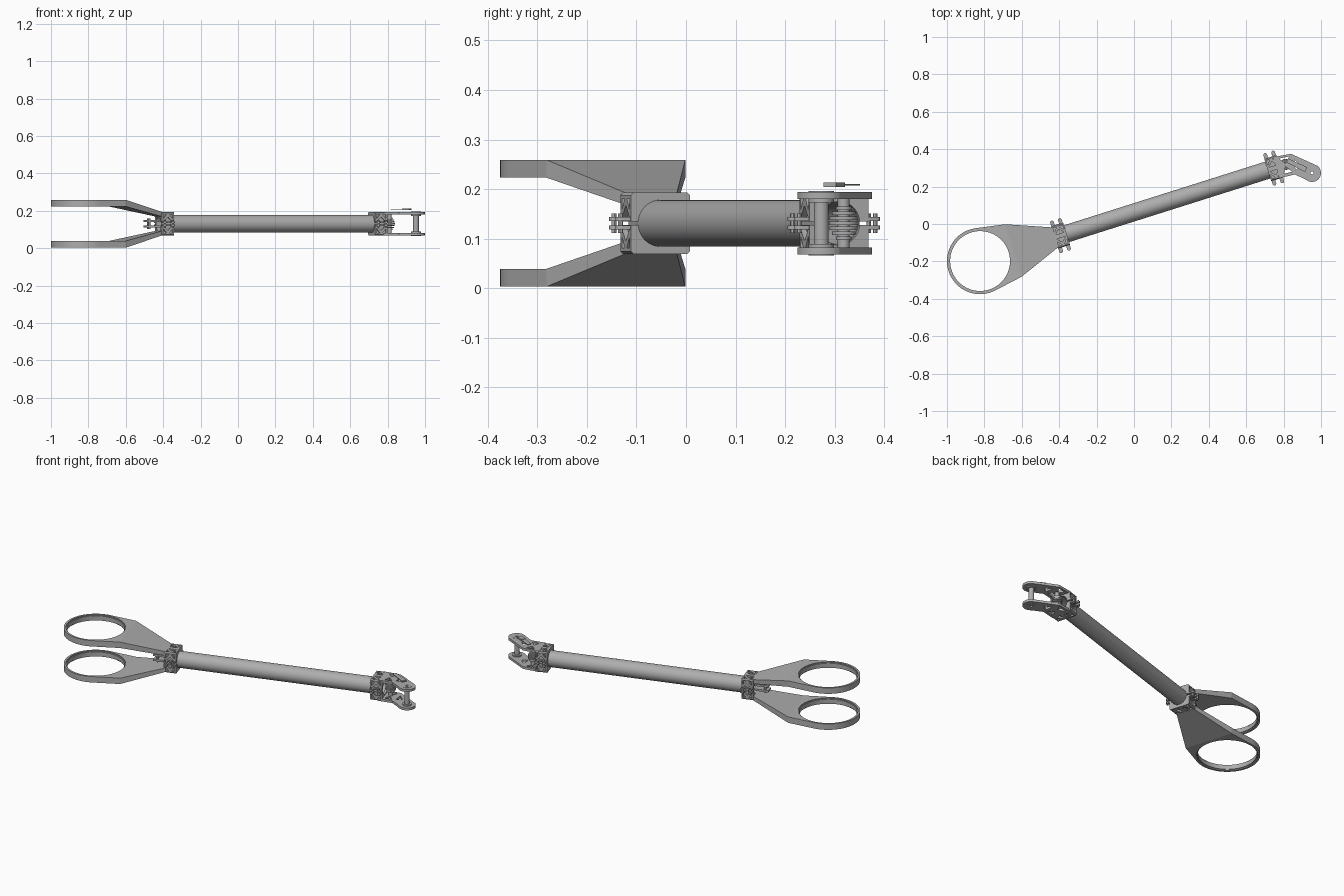
import bpy, bmesh, math
from mathutils import Matrix, Vector

if "Cube" in bpy.data.objects:
    bpy.data.objects.remove(bpy.data.objects["Cube"])

grey = bpy.data.materials.new("light_grey")
grey.use_nodes = True
colour = (0.42, 0.42, 0.42, 1)
grey.diffuse_color = colour
grey.node_tree.nodes["Principled BSDF"].inputs["Base Color"].default_value = colour

# Working frame: u runs along the tube from the ring centre, v across, w up from mid height
FRAME = Matrix.Translation((-0.823, -0.198, 0.131)) @ Matrix.Rotation(math.radians(17.55), 4, 'Z')
TUBE_R = 0.047
HALF = 0.0625
parts = []


def finish(name, bm):
    bmesh.ops.recalc_face_normals(bm, faces=bm.faces)
    mesh = bpy.data.meshes.new(name)
    bm.to_mesh(mesh)
    bm.free()
    mesh.materials.append(grey)
    ob = bpy.data.objects.new(name, mesh)
    bpy.context.collection.objects.link(ob)
    ob.matrix_world = FRAME
    parts.append(ob)
    return ob


def prism(name, pts, low, high, turn=None):
    """Extruded outline; low and high may depend on u."""
    bm = bmesh.new()
    level = lambda h, u: h(u) if callable(h) else h
    a = [bm.verts.new((u, v, level(low, u))) for u, v in pts]
    b = [bm.verts.new((u, v, level(high, u))) for u, v in pts]
    bm.faces.new(a)
    bm.faces.new(b)
    n = len(pts)
    for i in range(n):
        j = (i + 1) % n
        bm.faces.new((a[i], a[j], b[j], b[i]))
    if turn:
        bm.transform(turn)
    return finish(name, bm)


def arc(cu, cv, r, start, end, n):
    angles = [math.radians(start + (end - start) * i / n) for i in range(n + 1)]
    return [(cu + r * math.cos(t), cv + r * math.sin(t)) for t in angles]


def disc(name, cu, cv, r, low, high, n=32, turn=None):
    return prism(name, arc(cu, cv, r, 0, 360, n)[:-1], low, high, turn)


def box(name, u0, u1, v, low, high, turn=None):
    return prism(name, [(u0, -v), (u1, -v), (u1, v), (u0, v)], low, high, turn)


def cut(ob, cutters):
    """Subtract the cutters, keep the resulting mesh and drop the helpers."""
    for c in cutters:
        c.hide_render = True
        mod = ob.modifiers.new("cut", 'BOOLEAN')
        mod.operation = 'DIFFERENCE'
        mod.solver = 'EXACT'
        mod.object = c
    bpy.context.view_layer.update()
    graph = bpy.context.evaluated_depsgraph_get()
    mesh = bpy.data.meshes.new_from_object(ob.evaluated_get(graph))
    ob.modifiers.clear()
    ob.data = mesh
    for c in cutters:
        parts.remove(c)
        bpy.data.objects.remove(c)


def along_u(u):
    return Matrix.Translation((u, 0, 0)) @ Matrix.Rotation(math.pi / 2, 4, 'Y')


# Hollow main tube
tube = disc("main_tube", 0, 0, TUBE_R, 0, 1.25, 64, along_u(0.42))
cut(tube, [disc("bore", 0, 0, 0.042, -0.1, 1.4, 48, along_u(0.42))])

# Two ring handles, each with a level pad and a sloping tapered neck
BEND, END = 0.187, 0.42
for s, side in ((1, "upper"), (-1, "lower")):
    outline = arc(0, 0, 0.177, 80, 280, 60) + [(BEND, -0.147), (BEND, 0.147)]
    pad = prism(side + "_ring_pad", outline, s * 0.092, s * 0.128)
    cut(pad, [disc("ring_hole", 0, 0, 0.165, -0.2, 0.2, 72)])
    lip = disc(side + "_ring_lip", 0, 0, 0.167, s * 0.098, s * 0.122, 72)
    cut(lip, [disc("lip_hole", 0, 0, 0.160, -0.2, 0.2, 72)])

    def slope(a, b, s=s):
        return lambda u: s * (a + (b - a) * (u - BEND) / (END - BEND))
    prism(side + "_neck", [(BEND, -0.147), (END, -0.056), (END, 0.056), (BEND, 0.147)],
          slope(0.092, 0.038), slope(0.128, HALF))


def ear(name, cu, side, length, r):
    """Rounded pair of clamp ears joined by a small bolt."""
    base = HALF - 0.01
    tip = HALF + length
    pts = [(cu + r, base * side)] + arc(cu, tip * side, r, 0, 180 * side, 10) + [(cu - r, base * side)]
    for low in (-0.013, 0.005):
        prism(name, pts, low, low + 0.008)
    disc(name + "_bolt", cu, tip * side, 0.005, -0.02, 0.02, 12)


# Split clamp blocks with triangular truss pockets
for label, cu in (("handle", 0.451), ("fork", 1.647)):
    h = 0.034
    rim = 0.006
    outline = [(a * HALF - (a * rim if k else 0), b * HALF - (0 if k else b * rim))
               for a, b, k in ((1, 1, 0), (1, 1, 1), (-1, 1, 1), (-1, 1, 0),
                               (-1, -1, 0), (-1, -1, 1), (1, -1, 1), (1, -1, 0))]
    block = prism(label + "_clamp_block", outline, -h, h, along_u(cu))
    cutters = [disc("bore", 0, 0, 0.044, -0.1, 0.1, 48, along_u(cu)),
               box("slot", cu - 0.1, cu + 0.1, 0.1, -0.004, 0.004)]
    for k in range(4):
        turn = Matrix.Rotation(k * math.pi / 2, 4, 'X')
        for s in (1, -1):
            big = [(cu - 0.024, s * 0.012), (cu + 0.024, s * 0.012), (cu, s * 0.036)]
            cutters.append(prism("pocket", big, 0.051, 0.08, turn))
            for d in (1, -1):
                small = [(cu + d * 0.007, s * 0.05), (cu + d * 0.026, s * 0.05), (cu + d * 0.026, s * 0.026)]
                cutters.append(prism("pocket", small, 0.051, 0.08, turn))
    cut(block, cutters)
    for side in (1, -1):
        for d in (-0.022, 0.022):
            ear(label + "_clamp_ear", cu + d, side, 0.018, 0.01)

# Tongue between the two necks
for low in (-0.02, 0.009):
    box("tongue_plate", 0.34, 0.425, 0.022, low, low + 0.011)
for v in (-0.012, 0.012):
    disc("tongue_bolt", 0.362, v, 0.006, -0.028, 0.028, 12)

# Angled fork with a pivot at its tip
PU, PV = 1.834, -0.086
fork_outline = [(1.66, -0.06), (1.66, 0.058), (1.758, 0.045)] + \
    arc(PU, PV, 0.048, 35, -150, 28) + [(1.744, -0.066)]
for s, side in ((1, "upper"), (-1, "lower")):
    plate = prism(side + "_fork_plate", fork_outline, s * 0.049, s * 0.0635)
    holes = [disc("pin_hole", PU, PV, 0.012, -0.1, 0.1, 24)]
    for tri in (((1.69, 0.04), (1.745, 0.035), (1.715, 0.005)),
                ((1.69, -0.045), (1.735, -0.048), (1.71, -0.01)),
                ((1.765, 0.01), (1.79, -0.03), (1.755, -0.045))):
        holes.append(prism("truss_hole", tri, -0.1, 0.1))
    cut(plate, holes)
    washer = disc(side + "_pivot_washer", PU, PV, 0.026, s * 0.042, s * 0.065)
    cut(washer, [disc("pin_hole", PU, PV, 0.008, -0.1, 0.1, 24)])
pin = disc("pivot_pin", PU, PV, 0.015, -0.058, 0.058)
cut(pin, [disc("pin_hole", PU, PV, 0.008, -0.1, 0.1, 24)])

# Ribbed adjuster standing inside the fork
KU, KV = 1.712, 0.0
disc("adjuster_rod", KU, KV, 0.012, -0.055, 0.055, 24)
for i in range(-3, 4):
    r = 0.03 - 0.0016 * i * i
    disc("adjuster_rib", KU, KV, r, i * 0.01 - 0.0035, i * 0.01 + 0.0035, 24)

# Thin latch strip above the fork
lay = Matrix.Translation((1.769, -0.021, 0.078)) @ Matrix.Rotation(math.radians(-44), 4, 'Z')
box("latch_strip", -0.056, 0.02, 0.012, -0.0015, 0.0015, lay)
box("latch_head", 0.015, 0.056, 0.014, -0.0045, 0.0045, lay)

# Smooth the round sides and keep the hard edges
bpy.ops.object.select_all(action='DESELECT')
for ob in parts:
    ob.select_set(True)
bpy.context.view_layer.objects.active = parts[0]
bpy.ops.object.shade_smooth_by_angle(angle=math.radians(30))
